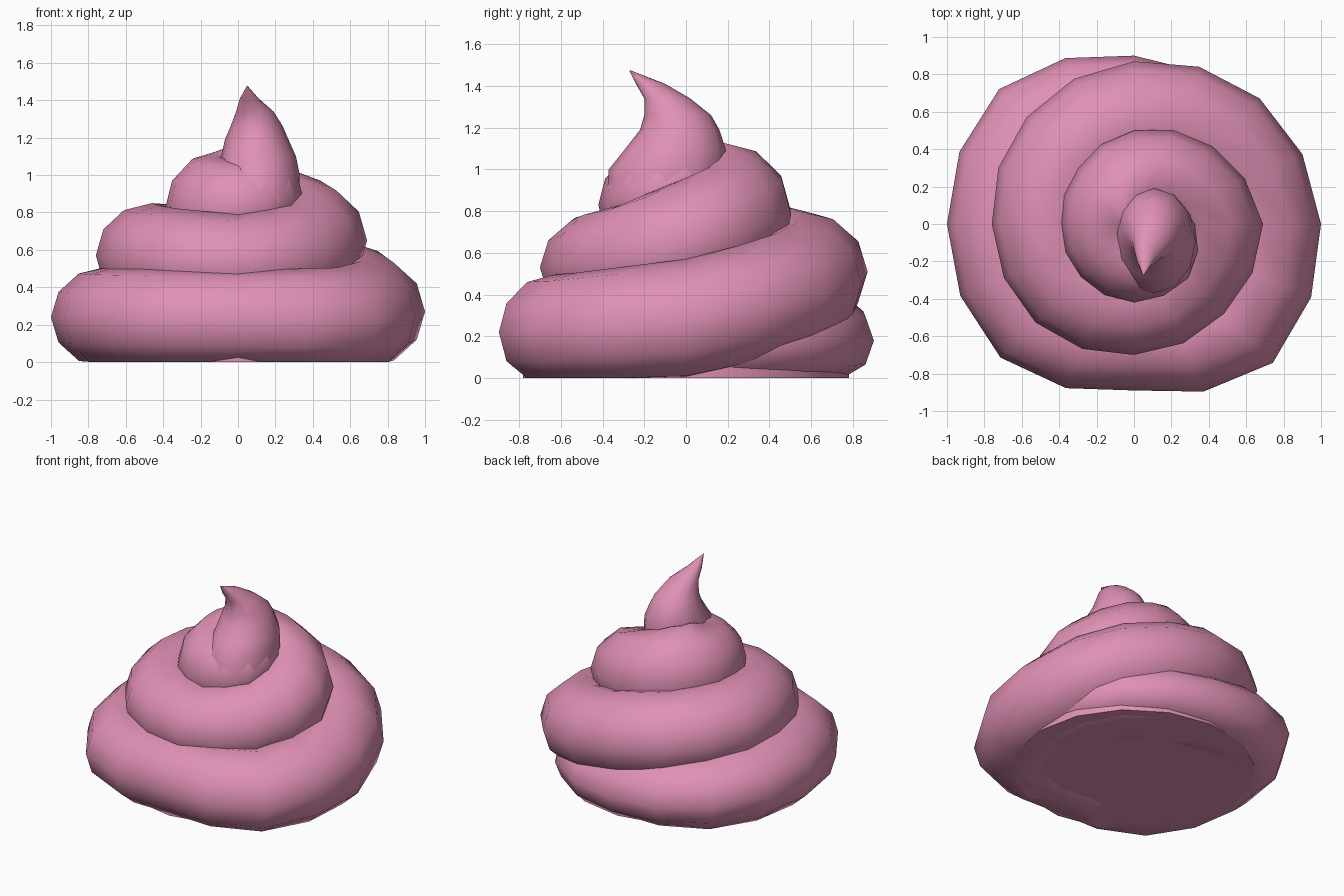
import bpy
import bmesh
from math import cos, sin, radians, tau, floor

default_cube = bpy.data.objects.get("Cube")
if default_cube:
    bpy.data.objects.remove(default_cube, do_unlink=True)

# Single soft pink material
pink = bpy.data.materials.new("soft_pink")
pink.use_nodes = True
colour = (0.74, 0.28, 0.46, 1)
pink.diffuse_color = colour
pink.node_tree.nodes["Principled BSDF"].inputs["Base Color"].default_value = colour


def sample(values, position):
    """Linear interpolation along a list of evenly spaced values."""
    i = min(int(floor(position)), len(values) - 2)
    blend = position - i
    return values[i] * (1 - blend) + values[i + 1] * blend


def loft(name, rings):
    """Skin a list of equal-length point rings and cap both ends."""
    bm = bmesh.new()
    loops = [[bm.verts.new(point) for point in ring] for ring in rings]
    for lower, upper in zip(loops, loops[1:]):
        count = len(lower)
        for i in range(count):
            j = (i + 1) % count
            bm.faces.new((lower[i], lower[j], upper[j], upper[i]))
    bm.faces.new(loops[0])
    bm.faces.new(loops[-1])
    bmesh.ops.recalc_face_normals(bm, faces=bm.faces)
    mesh = bpy.data.meshes.new(name)
    bm.to_mesh(mesh)
    bm.free()
    mesh.materials.append(pink)
    part = bpy.data.objects.new(name, mesh)
    bpy.context.collection.objects.link(part)
    bpy.ops.object.select_all(action='DESELECT')
    part.select_set(True)
    bpy.context.view_layer.objects.active = part
    bpy.ops.object.shade_smooth_by_angle(angle=radians(60))
    return part


# Swirl: a tapering tube wound upward, with its underside flattened on the ground.
# Radius and height are keyed every eighth of a turn, the section every quarter.
outer_radius = [.82, .87, .9, 1.02, 1, 1.01, .89, 1.05, 1, .95, .87, .81, .76, .745,
                .7, .68, .69, .59, .5, .42, .39, .4, .42, .41, .33, .25, .15]
centre_height = [.15, .16, .18, .22, .24, .23, .22, .22, .27, .4, .51, .56, .57, .55,
                 .53, .56, .65, .75, .81, .83, .82, .82, .83, .87, .93, .97, 1]
half_height = [.2, .23, .27, .27, .3, .29, .28, .26, .31, .32, .3, .25, .18, .1]
half_width = [.3, .3, .3, .28, .33, .33, .3, .3, .33, .33, .28, .24, .17, .1]


def swirl_ring(step, sides=12):
    turn = step * tau / 16
    width = sample(half_width, step / 4)
    height = sample(half_height, step / 4)
    middle = sample(outer_radius, step / 2) - width
    level = sample(centre_height, step / 2)
    ring = []
    for i in range(sides):
        a = tau * i / sides
        reach = middle + width * cos(a)
        ring.append((reach * cos(turn), reach * sin(turn), max(0, level + height * sin(a))))
    return ring


loft("swirl", [swirl_ring(step) for step in range(2 * len(centre_height) - 1)])


def oval(x, y, z, rx, ry, sides=12):
    return [(x + rx * cos(tau * i / sides), y + ry * sin(tau * i / sides), z)
            for i in range(sides)]


# Peak: flows out of the last coil, then leans and curls toward the front
peak_sections = [(.11, -.1, .85, .22, .28), (.11, -.09, 1, .22, .28),
                 (.11, -.05, 1.1, .2, .24), (.1, -.03, 1.19, .17, .19),
                 (.1, -.04, 1.26, .14, .16), (.09, -.09, 1.34, .1, .11),
                 (.06, -.17, 1.41, .05, .07), (.05, -.27, 1.475, .003, .003)]
loft("peak", [oval(*section) for section in peak_sections])

# Base: closes the underside inside the lowest coil
loft("base", [oval(0, 0, z, .8, .78, 16) for z in (0, .08)])
